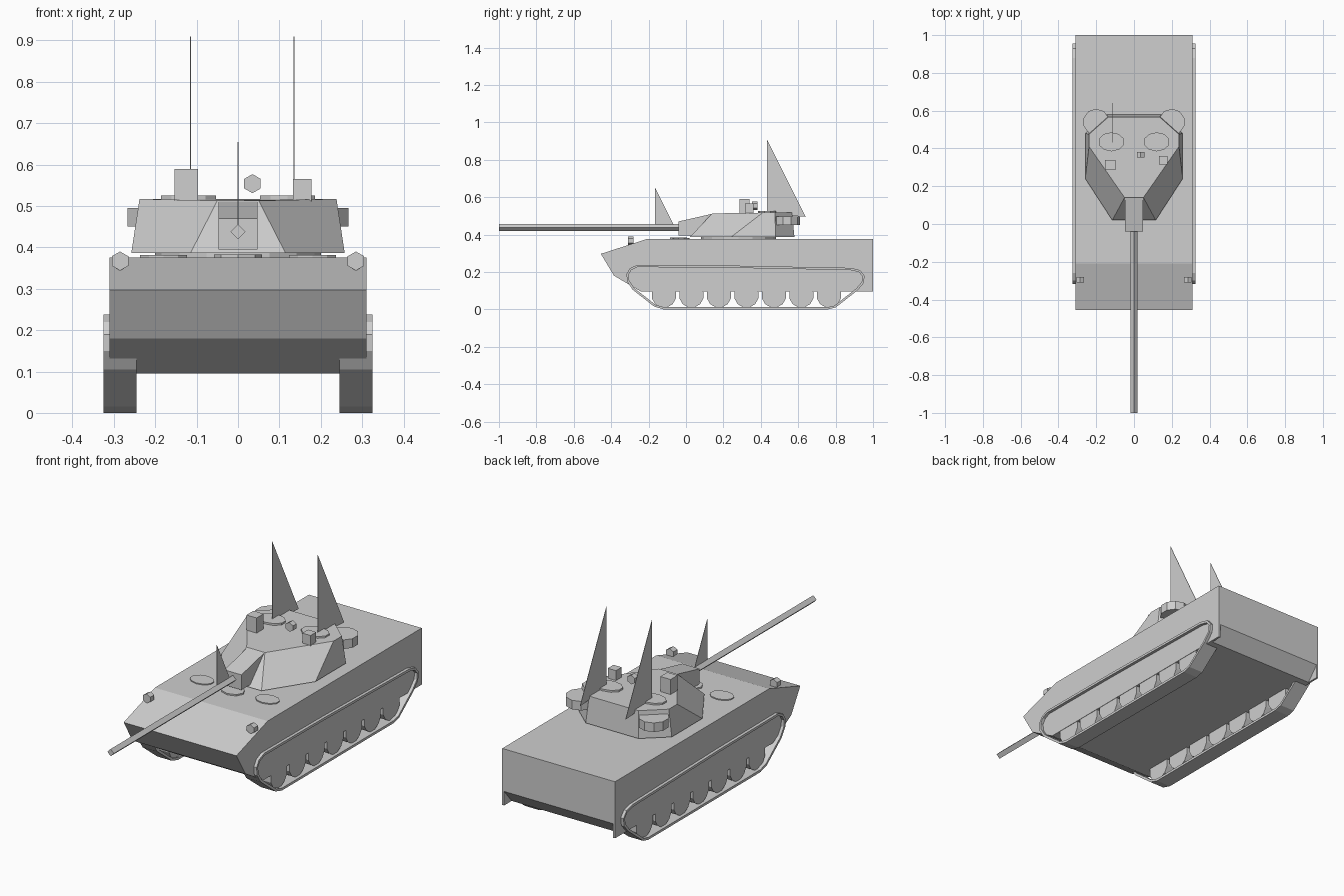
import bpy, bmesh, math
from mathutils import Vector, Matrix

if "Cube" in bpy.data.objects:
    bpy.data.objects.remove(bpy.data.objects["Cube"])

grey = bpy.data.materials.new("plain grey")
grey.diffuse_color = (0.62, 0.62, 0.62, 1)
grey.use_nodes = True
grey.node_tree.nodes["Principled BSDF"].inputs["Base Color"].default_value = grey.diffuse_color


def finish(name, bm):
    bmesh.ops.recalc_face_normals(bm, faces=bm.faces)
    me = bpy.data.meshes.new(name)
    bm.to_mesh(me)
    bm.free()
    me.materials.append(grey)
    ob = bpy.data.objects.new(name, me)
    bpy.context.collection.objects.link(ob)
    return ob


def loft(name, a, b):
    """Closed solid between two matching rings of points."""
    bm = bmesh.new()
    va, vb = [bm.verts.new(p) for p in a], [bm.verts.new(p) for p in b]
    n = len(a)
    for i in range(n):
        j = (i + 1) % n
        bm.faces.new((va[i], va[j], vb[j], vb[i]))
    bm.faces.new(va)
    bm.faces.new(vb)
    return finish(name, bm)


def prism(name, profile, x0, x1):
    """Side profile (y, z) extruded across x."""
    return loft(name, [(x0, y, z) for y, z in profile], [(x1, y, z) for y, z in profile])


def cyl(name, loc, r, depth, sides, axis="Z", squash=1, turn=0):
    rot = {"X": Matrix.Rotation(math.pi / 2, 4, "Y"),
           "Y": Matrix.Rotation(math.pi / 2, 4, "X"), "Z": Matrix()}[axis]
    bm = bmesh.new()
    m = (Matrix.Translation(loc) @ rot @ Matrix.Diagonal((1, squash, 1, 1))
         @ Matrix.Rotation(math.radians(turn), 4, "Z"))
    bmesh.ops.create_cone(bm, cap_ends=True, segments=sides, radius1=r, radius2=r,
                          depth=depth, matrix=m)
    return finish(name, bm)


def box(name, x0, x1, y0, y1, z0, z1):
    return prism(name, [(y0, z0), (y1, z0), (y1, z1), (y0, z1)], x0, x1)


# Hull, with sloped nose and undercut tail
prism("hull", [(-0.455, 0.297), (-0.21, 0.376), (1, 0.376), (1, 0.165), (0.94, 0.095),
               (-0.24, 0.095), (-0.385, 0.18)], -0.31, 0.31)

# Running gear
belt = [Vector(p) for p in [
    (-0.318, 0.19), (-0.3, 0.22), (-0.26, 0.238), (0.2, 0.235), (0.88, 0.222), (0.93, 0.21),
    (0.955, 0.18), (0.95, 0.14), (0.915, 0.1), (0.8, 0.01), (0.76, 0), (-0.12, 0),
    (-0.17, 0.015), (-0.285, 0.105), (-0.315, 0.15)]]
n = len(belt)
inner = []
for i, p in enumerate(belt):
    t = (belt[(i + 1) % n] - belt[i - 1]).normalized()
    inner.append(p + Vector((t.y, -t.x)) * 0.012)

for s, side in ((-1, "left"), (1, "right")):
    bm = bmesh.new()
    rings = [[bm.verts.new((s * x, p.x, p.y)) for p in pts]
             for pts, x in ((belt, 0.245), (belt, 0.325), (inner, 0.325), (inner, 0.245))]
    for k in range(4):
        a, b = rings[k], rings[(k + 1) % 4]
        for i in range(n):
            j = (i + 1) % n
            bm.faces.new((a[i], a[j], b[j], b[i]))
    finish(side + "_track", bm)
    for k in range(7):
        cyl(f"{side}_road_wheel_{k}", (s * 0.28, -0.118 + k * 0.147, 0.075), 0.066, 0.056,
            12, "X", turn=15)
    # Rear mud flap, headlight, hull hatch
    box(side + "_mud_flap", s * 0.30, s * 0.31, 0.93, 1, 0.095, 0.2)
    cyl(side + "_headlight", (s * 0.285, -0.295, 0.367), 0.023, 0.03, 6, "Y")
    cyl(side + "_hull_hatch", (s * 0.18, -0.025, 0.377), 0.06, 0.008, 10, squash=0.75)
    # Turret drum and roof hatch
    cyl(side + "_rear_drum", (s * 0.2, 0.54, 0.473), 0.07, 0.045, 10)
    cyl(side + "_turret_hatch", (s * 0.12, 0.435, 0.517), 0.07, 0.016, 10, squash=0.72)

cyl("driver_hatch", (0, -0.04, 0.378), 0.058, 0.01, 8, squash=0.8)


# Turret: faceted body lofted from base ring to roof ring
def ring(half):
    return half + [(-x, y, z) for x, y, z in reversed(half)]


loft("turret",
     ring([(0.115, 0.02, 0.386), (0.258, 0.24, 0.386), (0.258, 0.48, 0.386), (0.145, 0.58, 0.386)]),
     ring([(0.05, 0.14, 0.513), (0.238, 0.41, 0.517), (0.238, 0.475, 0.517), (0.135, 0.567, 0.517)]))
cyl("turret_ring", (0, 0.28, 0.38), 0.2, 0.02, 16)

# Gun mantlet and square-section barrel
prism("mantlet", [(-0.04, 0.395), (-0.04, 0.47), (0.14, 0.511), (0.2, 0.511), (0.2, 0.395)],
      -0.047, 0.047)
cyl("gun_barrel", (0, -0.51, 0.438), 0.018, 0.98, 4, "Y")

# Roof sights and lamp
box("left_sight", -0.153, -0.097, 0.285, 0.34, 0.505, 0.59)
box("right_sight", 0.133, 0.178, 0.315, 0.36, 0.5, 0.565)
cyl("roof_lamp", (0.035, 0.367, 0.554), 0.023, 0.028, 6, "Y")

# Thin triangular masts
for name, x in (("left_mast", -0.115), ("right_mast", 0.135)):
    prism(name, [(0.432, 0.91), (0.432, 0.51), (0.64, 0.495)], x - 0.001, x + 0.001)
prism("front_mast", [(-0.167, 0.655), (-0.167, 0.44), (-0.065, 0.45)], -0.001, 0.001)
